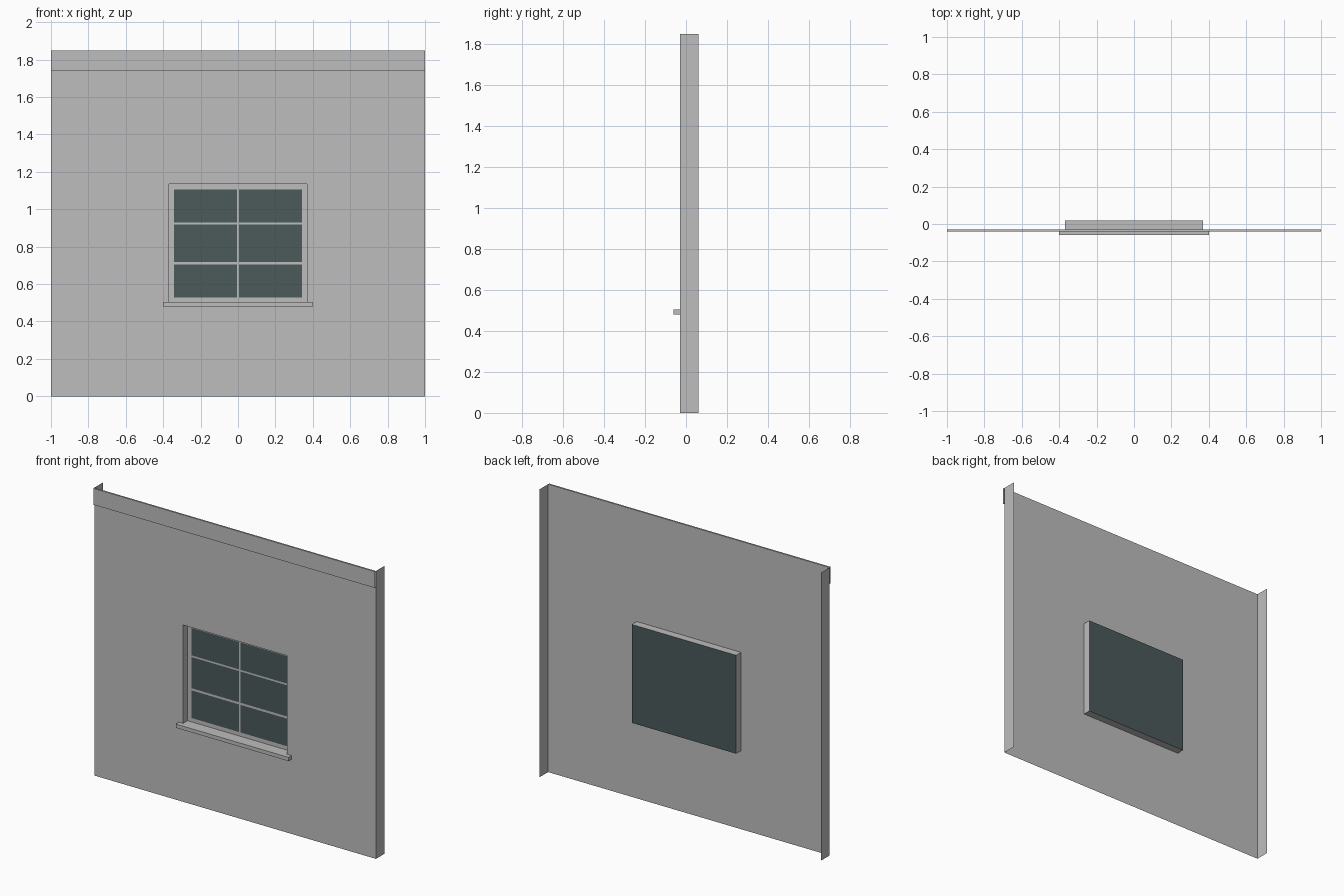
import bpy
import bmesh

# Overall sizes
HALF, TOP = 1.0, 1.848
WALL_Y, BACK_Y, FRONT_Y = -0.029, 0.06, -0.06
WIN_X, WIN_LOW, WIN_HIGH = 0.37, 0.503, 1.135
GLASS_Y = 0.02

default = bpy.data.objects.get("Cube")
if default:
    bpy.data.objects.remove(default, do_unlink=True)


def make_material(name, rgb):
    mat = bpy.data.materials.new(name)
    mat.use_nodes = True
    colour = (*rgb, 1.0)
    mat.diffuse_color = colour
    mat.node_tree.nodes["Principled BSDF"].inputs["Base Color"].default_value = colour
    return mat


grey = make_material("light grey", (0.515, 0.515, 0.515))
glass = make_material("dark glass", (0.072, 0.103, 0.103))


def finish(name, bm, materials):
    bmesh.ops.remove_doubles(bm, verts=bm.verts, dist=0.0001)
    mesh = bpy.data.meshes.new(name)
    bm.to_mesh(mesh)
    bm.free()
    for mat in materials:
        mesh.materials.append(mat)
    obj = bpy.data.objects.new(name, mesh)
    bpy.context.collection.objects.link(obj)
    return obj


def quad(bm, points, index=0):
    face = bm.faces.new([bm.verts.new(p) for p in points])
    face.material_index = index


def grid(bm, xs, zs, y, index_of):
    """Front-facing sheet of cells; index_of gives a material, or None for a hole."""
    for i, (x0, x1) in enumerate(zip(xs, xs[1:])):
        for j, (z0, z1) in enumerate(zip(zs, zs[1:])):
            index = index_of(i, j)
            if index is not None:
                quad(bm, [(x0, y, z0), (x1, y, z0), (x1, y, z1), (x0, y, z1)], index)


def shell(bm, half, y0, y1, z0, z1, sides):
    """Chosen faces of a box centred on x = 0, facing outward."""
    faces = {
        "front": [(-half, y0, z0), (half, y0, z0), (half, y0, z1), (-half, y0, z1)],
        "back": [(half, y1, z0), (-half, y1, z0), (-half, y1, z1), (half, y1, z1)],
        "left": [(half, y0, z0), (half, y1, z0), (half, y1, z1), (half, y0, z1)],
        "right": [(-half, y1, z0), (-half, y0, z0), (-half, y0, z1), (-half, y1, z1)],
        "top": [(-half, y0, z1), (half, y0, z1), (half, y1, z1), (-half, y1, z1)],
        "bottom": [(-half, y1, z0), (half, y1, z0), (half, y0, z0), (-half, y0, z0)],
    }
    for side in sides:
        quad(bm, faces[side])


# Wall sheet with a window opening and folded-back ends
bm = bmesh.new()
grid(bm, [-HALF, -WIN_X, WIN_X, HALF], [0, WIN_LOW, WIN_HIGH, TOP], WALL_Y,
     lambda i, j: None if i == j == 1 else 0)
shell(bm, HALF, WALL_Y, BACK_Y, 0, TOP, ["left", "right"])
finish("wall", bm, [grey])

# Trim band along the top, open at the ends
bm = bmesh.new()
shell(bm, HALF, -0.04, WALL_Y, 1.743, TOP, ["front", "top", "bottom"])
finish("top_trim", bm, [grey])

# Window sill
bm = bmesh.new()
shell(bm, 0.4, FRONT_Y, WALL_Y, 0.479, WIN_LOW, ["front", "left", "right", "top", "bottom"])
finish("window_sill", bm, [grey])

# Recess around the window
bm = bmesh.new()
shell(bm, WIN_X, WALL_Y, GLASS_Y, WIN_LOW, WIN_HIGH, ["left", "right", "top", "bottom"])
finish("window_recess", bm, [grey])

# Frame and glazing bars, with panes in every odd cell
bm = bmesh.new()
grid(bm, [-WIN_X, -0.343, -0.006, 0.006, 0.343, WIN_X],
     [WIN_LOW, 0.528, 0.705, 0.719, 0.919, 0.93, 1.106, WIN_HIGH], GLASS_Y - 0.003,
     lambda i, j: i % 2 and j % 2)
finish("window_front", bm, [grey, glass])

# Glass sheet closing the back
bm = bmesh.new()
shell(bm, WIN_X, WALL_Y, GLASS_Y, WIN_LOW, WIN_HIGH, ["back"])
finish("window_back", bm, [glass])
